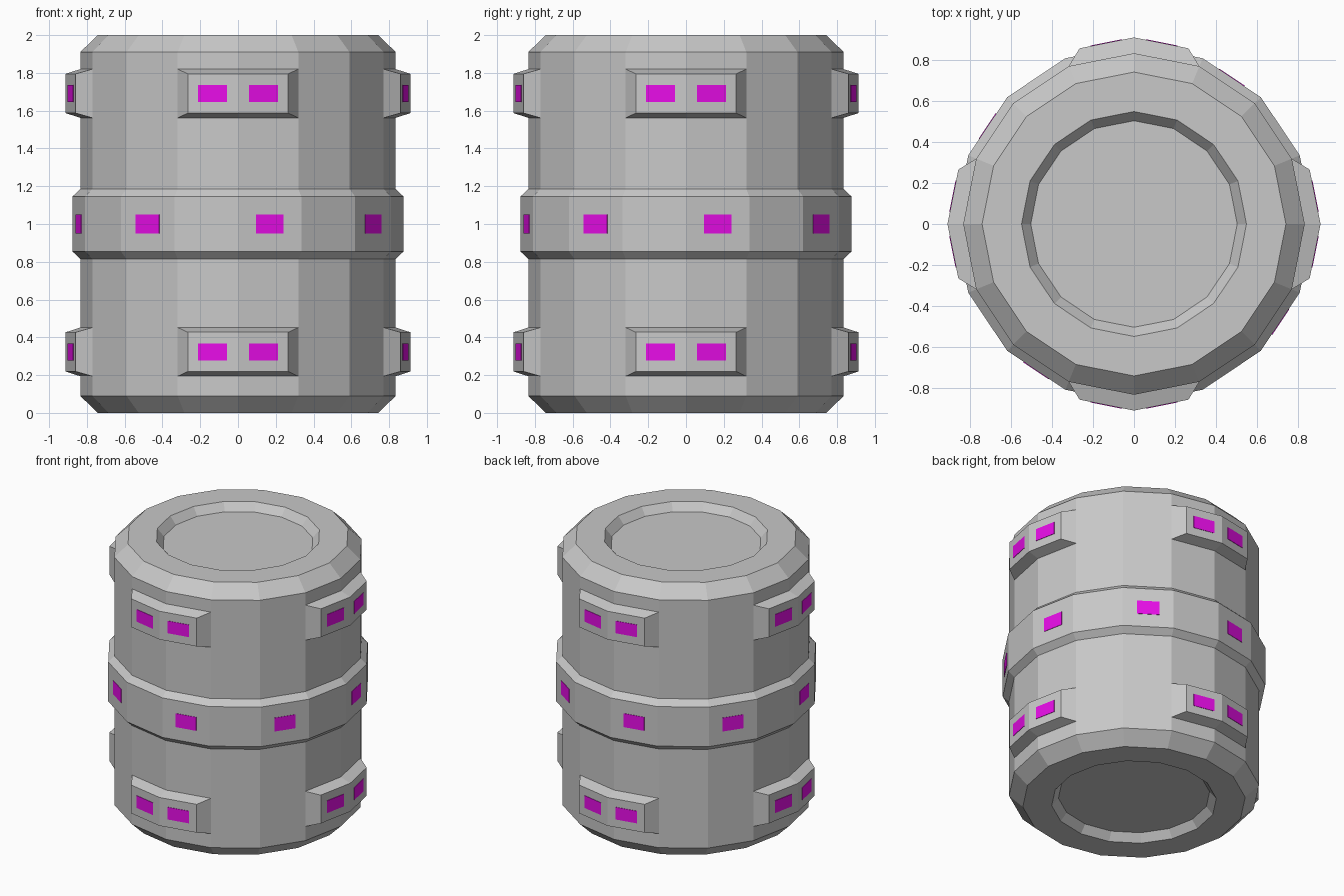
import bpy
import bmesh
from math import sin, cos, pi
from mathutils import Matrix, Vector

SIDES = 16
STEP = 2 * pi / SIDES

cube = bpy.data.objects.get("Cube")
if cube:
    bpy.data.objects.remove(cube, do_unlink=True)


def make_material(name, color):
    mat = bpy.data.materials.new(name)
    mat.use_nodes = True
    mat.diffuse_color = color
    mat.node_tree.nodes["Principled BSDF"].inputs["Base Color"].default_value = color
    return mat


grey = make_material("grey metal", (0.58, 0.58, 0.58, 1))
magenta = make_material("magenta light", (0.8, 0.004, 0.8, 1))


def make_object(name, bm, mat):
    bmesh.ops.recalc_face_normals(bm, faces=bm.faces)
    mesh = bpy.data.meshes.new(name)
    bm.to_mesh(mesh)
    bm.free()
    mesh.materials.append(mat)
    obj = bpy.data.objects.new(name, mesh)
    bpy.context.collection.objects.link(obj)
    return obj


def bridge(bm, a, b):
    """Join two closed loops of equal length with quads."""
    n = len(a)
    for i in range(n):
        j = (i + 1) % n
        bm.faces.new((a[i], a[j], b[j], b[i]))


# Barrel: a lathed profile with a raised belt and a shallow recess at each end
half = [(0.505, 0.055), (0.55, 0), (0.743, 0), (0.835, 0.09),
        (0.835, 0.815), (0.877, 0.855)]
profile = half + [(r, 2 - z) for r, z in reversed(half)]
bm = bmesh.new()
rings = [[bm.verts.new((r * cos(i * STEP), r * sin(i * STEP), z))
          for i in range(SIDES)] for r, z in profile]
for lower, upper in zip(rings, rings[1:]):
    bridge(bm, lower, upper)
bm.faces.new(rings[0])
bm.faces.new(rings[-1])
make_object("barrel_body", bm, grey)


# Raised pads: two-facet blocks with bevelled edges, facing the four sides
def make_pad(name, turn, z):
    bm = bmesh.new()
    loops = []
    for apex, side, depth, h in ((0.8, 0.306, 0.739, 0.129),
                                 (0.835, 0.3195, 0.7714, 0.129),
                                 (0.912, 0.266, 0.859, 0.104)):
        row = [(-side, -depth), (0, -apex), (side, -depth)]
        loops.append([bm.verts.new((x, y, -h)) for x, y in row] +
                     [bm.verts.new((x, y, h)) for x, y in reversed(row)])
    for a, b in zip(loops, loops[1:]):
        bridge(bm, a, b)
    for loop in (loops[0], loops[-1]):
        bm.faces.new((loop[0], loop[1], loop[4], loop[5]))
        bm.faces.new((loop[1], loop[2], loop[3], loop[4]))
    bm.transform(Matrix.Translation((0, 0, z)) @ Matrix.Rotation(turn, 4, 'Z'))
    make_object(name, bm, grey)


# Lights: thin plates lying on a facet
def make_light(name, turn, apex, shift, z, width, height):
    bm = bmesh.new()
    bmesh.ops.create_cube(bm, size=1)
    bm.transform(Matrix.Diagonal((width, 0.006, height, 1)))
    distance = apex * cos(STEP / 2)
    place = Matrix.Rotation(turn, 4, 'Z') @ Matrix.Translation(Vector((shift, -distance, z)))
    bm.transform(place)
    make_object(name, bm, magenta)


sides = ("front", "left", "back", "right")
for k, side in enumerate(sides):
    turn = k * pi / 2
    for level, z in (("lower", 0.323), ("upper", 1.691)):
        make_pad(f"{side}_{level}_pad", turn, z)
        for s in (-1, 1):
            make_light(f"{side}_{level}_pad_light_{'a' if s < 0 else 'b'}",
                       turn + s * STEP / 2, 0.912, -0.04 * s, z, 0.156, 0.09)

# Belt lights on every other facet
for k in range(SIDES // 2):
    make_light(f"belt_light_{k + 1}", STEP / 2 + k * 2 * STEP, 0.877, 0, 1.0, 0.15, 0.1)
